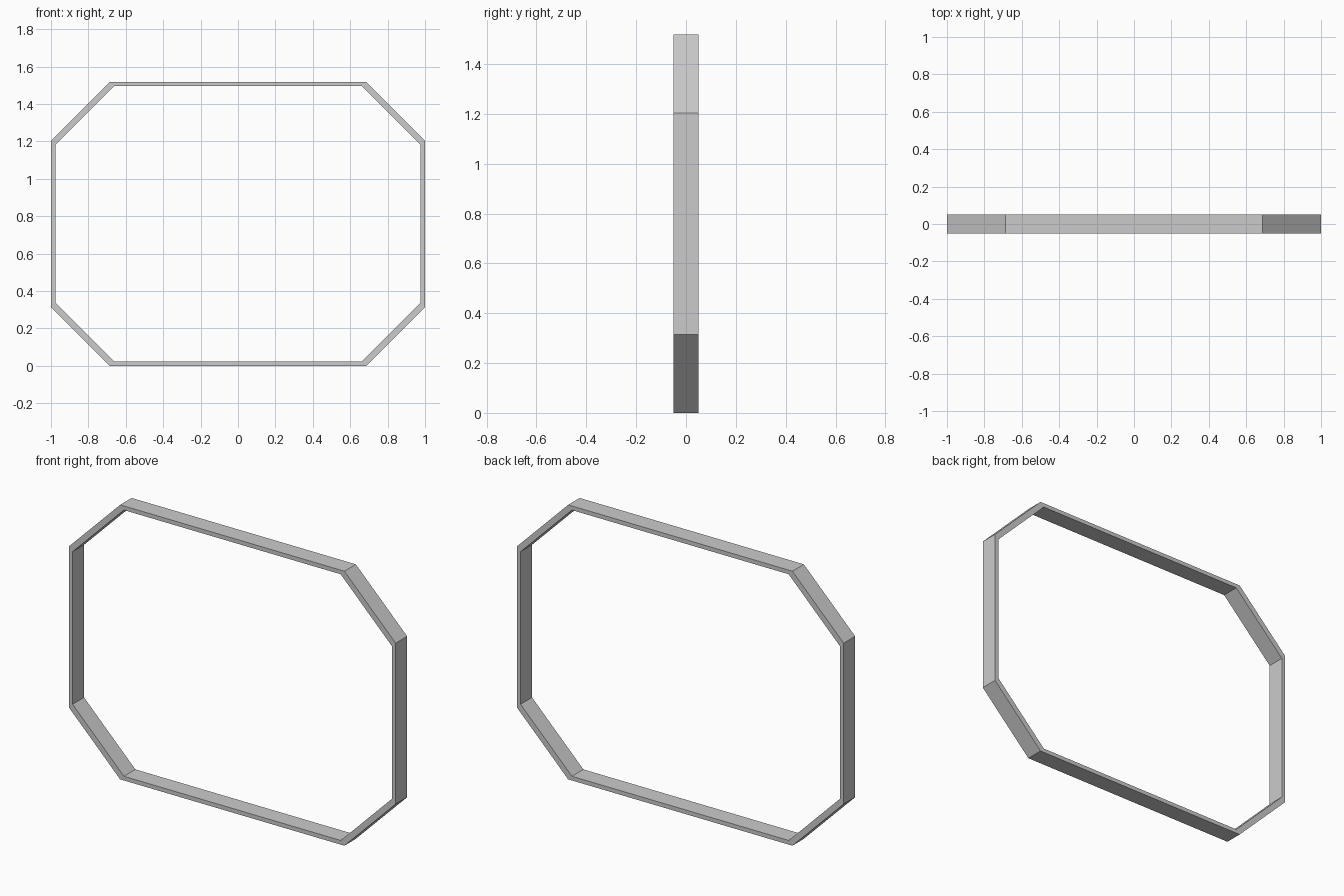
import bpy, bmesh

if "Cube" in bpy.data.objects:
    bpy.data.objects.remove(bpy.data.objects["Cube"])

W, H, C, T, D = 1.0, 1.518, 0.314, 0.023, 0.05  # half width, height, chamfer, wall, half depth


def octagon(inset):
    """Chamfered rectangle, every corner moved inwards by inset on both axes."""
    h = H / 2
    quarter = [(W, h - C), (W - C, h)]
    pts = []
    for sx, sz in ((1, 1), (-1, 1), (-1, -1), (1, -1)):
        corner = quarter if sx * sz > 0 else quarter[::-1]
        pts += [(sx * (x - inset), h + sz * (z - inset)) for x, z in corner]
    return pts


# Hollow octagonal frame: outer and inner loops, front and back
bm = bmesh.new()
loops = [[bm.verts.new((x, y, z)) for x, z in octagon(i)]
         for i, y in ((0, -D), (0, D), (T, D), (T, -D))]
for a, b in zip(loops, loops[1:] + loops[:1]):
    for i in range(8):
        j = (i + 1) % 8
        bm.faces.new((a[i], a[j], b[j], b[i]))
bmesh.ops.recalc_face_normals(bm, faces=bm.faces)

mesh = bpy.data.meshes.new("octagonal_frame")
bm.to_mesh(mesh)
bm.free()
bpy.context.collection.objects.link(bpy.data.objects.new("octagonal_frame", mesh))
